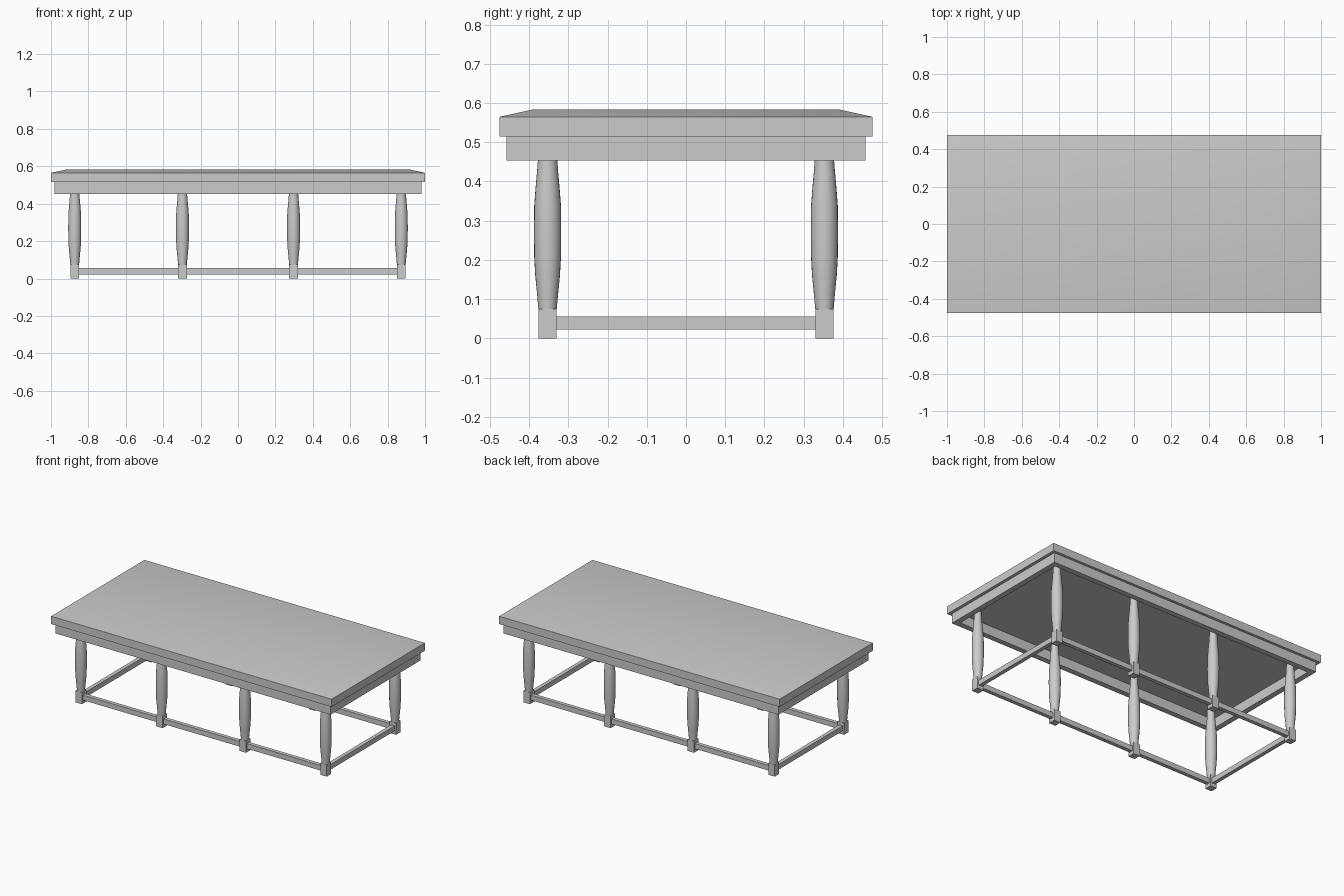
import bpy, bmesh
from math import radians, cos, sin, pi

if "Cube" in bpy.data.objects:
    bpy.data.objects.remove(bpy.data.objects["Cube"])


def finish(name, bm, smooth=False):
    bmesh.ops.recalc_face_normals(bm, faces=bm.faces)
    mesh = bpy.data.meshes.new(name)
    bm.to_mesh(mesh)
    bm.free()
    obj = bpy.data.objects.new(name, mesh)
    bpy.context.collection.objects.link(obj)
    if smooth:
        bpy.ops.object.select_all(action='DESELECT')
        obj.select_set(True)
        bpy.context.view_layer.objects.active = obj
        bpy.ops.object.shade_smooth_by_angle(angle=radians(30))
    return obj


def loft(name, rings, smooth=False):
    """Skin a stack of equal-length point rings and cap both ends."""
    bm = bmesh.new()
    loops = [[bm.verts.new(p) for p in ring] for ring in rings]
    n = len(loops[0])
    for a, b in zip(loops, loops[1:]):
        for i in range(n):
            j = (i + 1) % n
            bm.faces.new((a[i], a[j], b[j], b[i]))
    bm.faces.new(loops[0][::-1])
    bm.faces.new(loops[-1])
    return finish(name, bm, smooth)


def rect(hx, hy, z, cx=0, cy=0):
    return [(cx - hx, cy - hy, z), (cx + hx, cy - hy, z),
            (cx + hx, cy + hy, z), (cx - hx, cy + hy, z)]


def box(name, cx, cy, hx, hy, z0, z1):
    return loft(name, [rect(hx, hy, z0, cx, cy), rect(hx, hy, z1, cx, cy)])


def turned(name, cx, cy, profile, sides=24):
    return loft(name, [[(cx + r * cos(2 * pi * i / sides),
                         cy + r * sin(2 * pi * i / sides), z)
                        for i in range(sides)] for r, z in profile], True)


# Table top with a shallow sloped border
loft("table_top", [rect(1.0, 0.475, 0.515), rect(1.0, 0.475, 0.565),
                   rect(0.918, 0.393, 0.583)], True)

LEG_X = [-0.873, -0.297, 0.297, 0.873]
LEG_Y = 0.353
FOOT = 0.023          # half width of the square feet
RAIL = 0.0125         # half width of the stretchers
RAIL_Z = (0.022, 0.055)
PROFILE = [(0.0235, 0.075), (0.027, 0.115), (0.0315, 0.16), (0.034, 0.205),
           (0.0348, 0.27), (0.034, 0.34), (0.0305, 0.385), (0.0265, 0.43),
           (0.0235, 0.47), (0.022, 0.516)]

# Apron boards: the end boards cover the ends of the long boards
for side, s in (("left", -1), ("right", 1)):
    box(f"{side}_apron", s * 0.9625, 0, 0.0175, 0.458, 0.453, 0.515)
    # End stretcher between the corner feet
    box(f"{side}_stretcher", s * LEG_X[3], 0, RAIL, LEG_Y - FOOT, *RAIL_Z)

for side, s in (("front", -1), ("back", 1)):
    box(f"{side}_apron", 0, s * 0.4405, 0.945, 0.0175, 0.453, 0.515)
    # Turned legs on square feet
    for i, x in enumerate(LEG_X):
        box(f"{side}_foot_{i + 1}", x, s * LEG_Y, FOOT, FOOT, 0, 0.075)
        turned(f"{side}_leg_{i + 1}", x, s * LEG_Y, PROFILE)
    # Long stretchers from foot to foot
    for i, (a, b) in enumerate(zip(LEG_X, LEG_X[1:])):
        box(f"{side}_stretcher_{i + 1}", (a + b) / 2, s * LEG_Y,
            (b - a) / 2 - FOOT, RAIL, *RAIL_Z)
